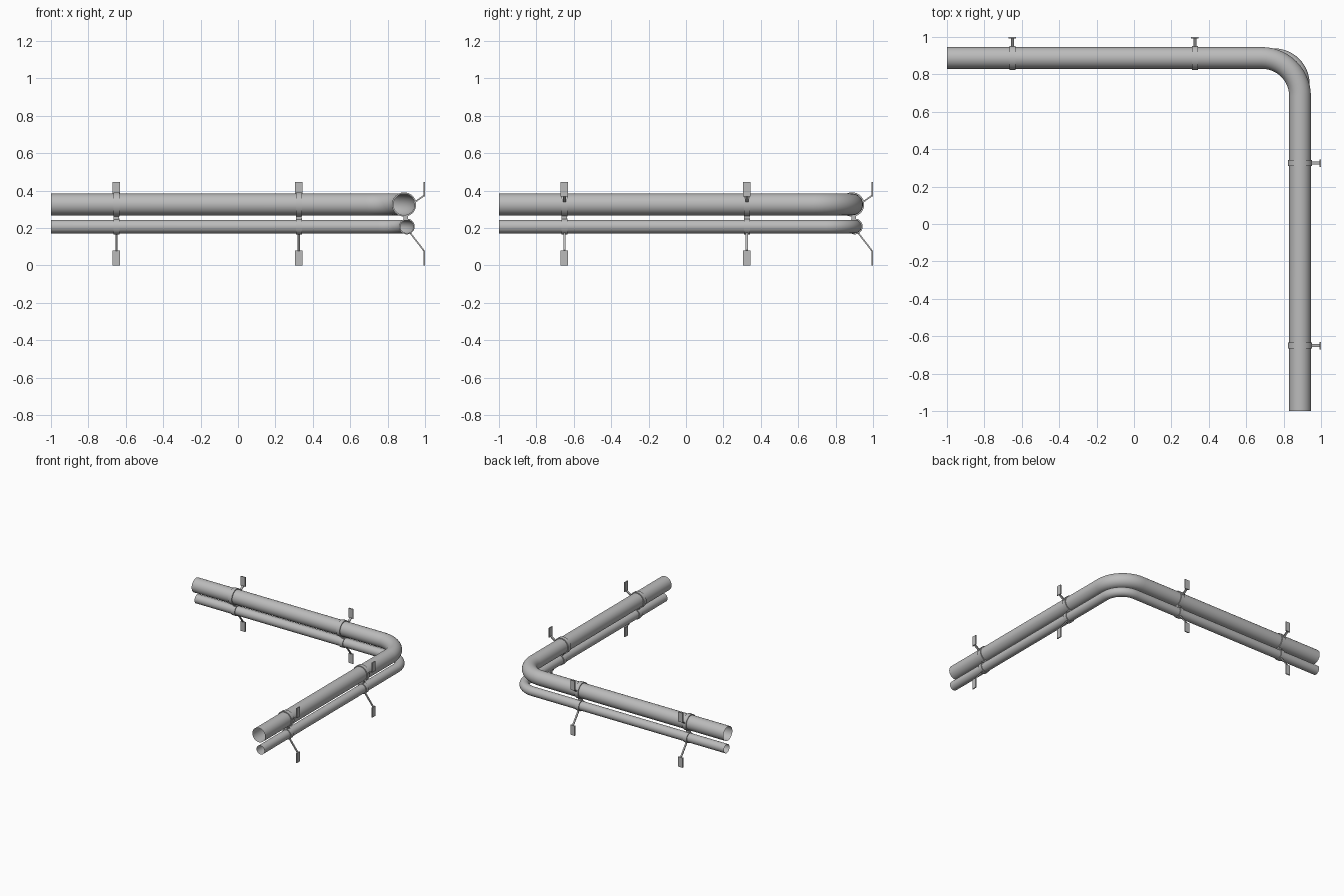
import bpy, bmesh, math
from mathutils import Vector

cube = bpy.data.objects.get("Cube")
if cube:
    bpy.data.objects.remove(cube)

grey = bpy.data.materials.new("pipe grey")
GREY = (0.5, 0.5, 0.5, 1)
grey.diffuse_color = GREY
grey.use_nodes = True
grey.node_tree.nodes["Principled BSDF"].inputs["Base Color"].default_value = GREY

BIG = dict(c=0.888, z=0.326, r=0.058)
SMALL = dict(c=0.903, z=0.208, r=0.036)


def finish(name, bm, swap=False):
    """Make an object; swap reflects it across the corner diagonal."""
    if swap:
        for v in bm.verts:
            v.co.x, v.co.y = v.co.y, v.co.x
        bmesh.ops.reverse_faces(bm, faces=bm.faces)
    mesh = bpy.data.meshes.new(name)
    bm.to_mesh(mesh)
    bm.free()
    mesh.materials.append(grey)
    obj = bpy.data.objects.new(name, mesh)
    bpy.context.collection.objects.link(obj)
    bpy.ops.object.select_all(action='DESELECT')
    obj.select_set(True)
    bpy.context.view_layer.objects.active = obj
    bpy.ops.object.shade_smooth_by_angle(angle=math.radians(35))


def bridge(bm, a, b):
    n = len(a)
    for i in range(n):
        bm.faces.new((a[i], a[(i + 1) % n], b[(i + 1) % n], b[i]))


def pipe(name, c, z, r, bend, sides=32, steps=14):
    """Open-ended tube with one rounded right-angle corner."""
    stations = [(Vector((-1, c, z)), 0)]
    for i in range(steps + 1):
        t = math.pi / 2 * i / steps
        stations.append((Vector((c - bend + bend * math.sin(t),
                                 c - bend + bend * math.cos(t), z)), t))
    stations.append((Vector((c, -1, z)), math.pi / 2))
    bm = bmesh.new()
    last = None
    for p, t in stations:
        side = Vector((math.sin(t), math.cos(t), 0))
        ring = []
        for k in range(sides):
            a = math.tau * k / sides
            ring.append(bm.verts.new(p + side * r * math.cos(a) + Vector((0, 0, r * math.sin(a)))))
        if last:
            bridge(bm, last, ring)
        last = ring
    bmesh.ops.recalc_face_normals(bm, faces=bm.faces)
    finish(name, bm)


def band(bm, y, c, z, r, width=0.032, thick=0.007, sides=32):
    """Clamp strap wrapped round a pipe that runs along y."""
    profile = [(r - 0.001, -1), (r + thick, -1), (r + thick, 1), (r - 0.001, 1)]
    rings = []
    for rad, s in profile:
        rings.append([bm.verts.new((c + rad * math.cos(math.tau * k / sides), y + s * width / 2,
                                    z + rad * math.sin(math.tau * k / sides))) for k in range(sides)])
    for i in range(4):
        bridge(bm, rings[i], rings[(i + 1) % 4])


def bar(bm, y, p, q, width, thick):
    """Flat bar from p to q in the xz plane, width along y."""
    p, q = Vector((p[0], y, p[1])), Vector((q[0], y, q[1]))
    d = (q - p).normalized()
    n = Vector((-d.z, 0, d.x)) * thick / 2
    w = Vector((0, width / 2, 0))
    ends = [[bm.verts.new(e + s) for s in (n + w, n - w, -n - w, -n + w)] for e in (p, q)]
    bridge(bm, *ends)
    bm.faces.new(ends[0])
    bm.faces.new(ends[1])


# Two pipes turning the corner together
pipe("large_pipe", **BIG, bend=0.205)
pipe("small_pipe", **SMALL, bend=0.155)

# Clamps, stays and wall plates on both legs
for leg, swap in (("side", False), ("back", True)):
    for place, y in (("outer", -0.65), ("inner", 0.325)):
        bm = bmesh.new()
        band(bm, y, **BIG)
        band(bm, y, **SMALL, thick=0.006)
        bar(bm, y, (0.897, 0.24), (0.897, 0.268), 0.03, 0.026)
        bmesh.ops.recalc_face_normals(bm, faces=bm.faces)
        finish(f"{leg}_{place}_clamp", bm, swap)

        bm = bmesh.new()
        bar(bm, y, (0.94, 0.335), (0.993, 0.372), 0.016, 0.008)
        bar(bm, y, (0.922, 0.172), (0.993, 0.08), 0.012, 0.008)
        bmesh.ops.recalc_face_normals(bm, faces=bm.faces)
        finish(f"{leg}_{place}_stays", bm, swap)

        bm = bmesh.new()
        bar(bm, y, (0.996, 0.368), (0.996, 0.446), 0.04, 0.008)
        bar(bm, y, (0.996, 0), (0.996, 0.08), 0.04, 0.008)
        bmesh.ops.recalc_face_normals(bm, faces=bm.faces)
        finish(f"{leg}_{place}_wall_plates", bm, swap)
